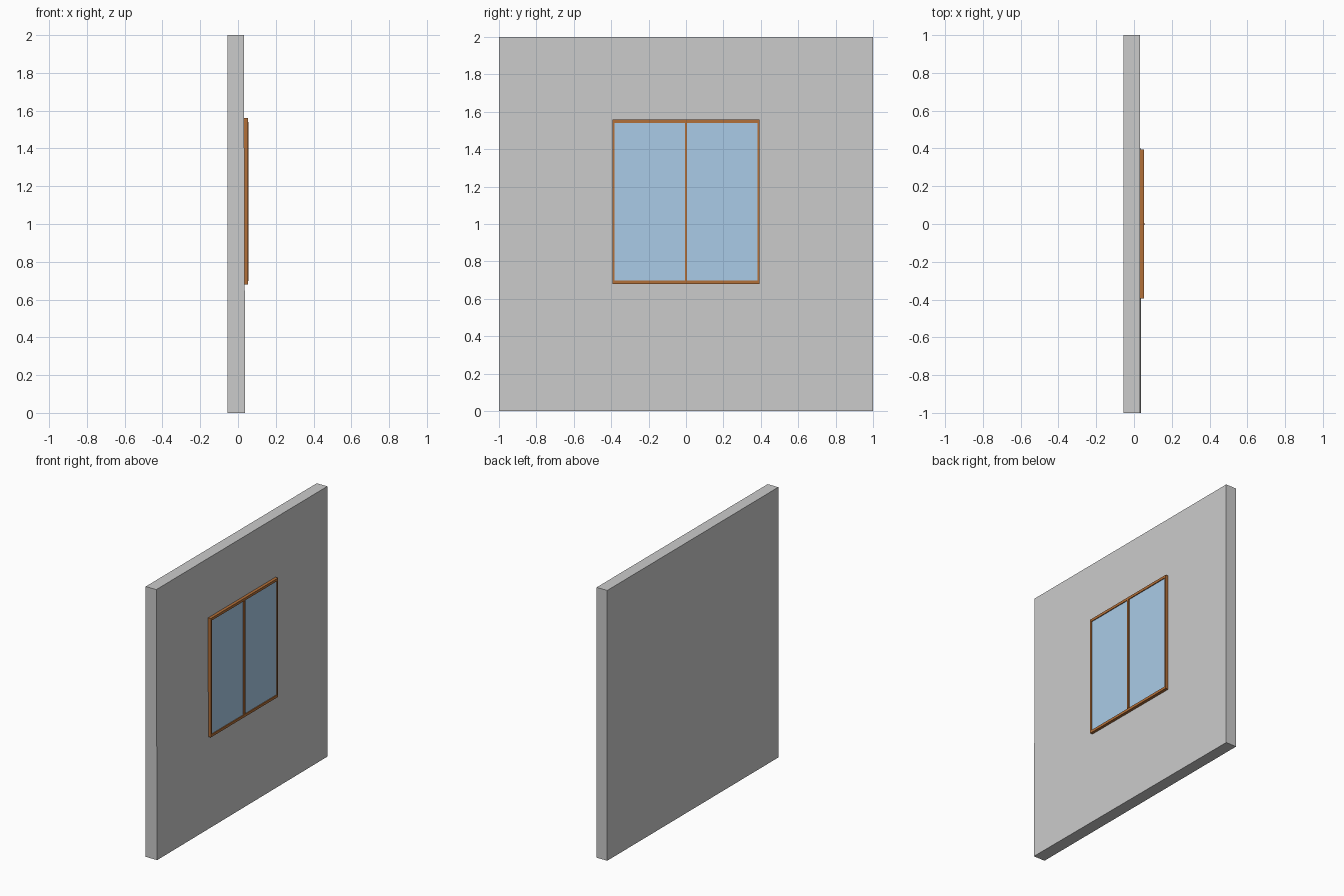
import bpy

if "Cube" in bpy.data.objects:
    bpy.data.objects.remove(bpy.data.objects["Cube"])


def material(name, color):
    m = bpy.data.materials.new(name)
    m.diffuse_color = color
    m.use_nodes = True
    m.node_tree.nodes["Principled BSDF"].inputs["Base Color"].default_value = m.diffuse_color
    return m


def box(name, lo, hi, mat=None):
    """Axis-aligned box between two corners."""
    bpy.ops.mesh.primitive_cube_add(size=1)
    ob = bpy.context.object
    ob.name = name
    for v in ob.data.vertices:
        v.co = [hi[i] if v.co[i] > 0 else lo[i] for i in range(3)]
    if mat:
        ob.data.materials.append(mat)
    return ob


wood = material("wood", (0.45, 0.16, 0.04, 1))
blue = material("glass", (0.4, 0.6, 0.8, 1))

# Wall panel, with its lower front corner very slightly out of true
wall = box("wall", (-0.055, -1, 0), (0.031, 1, 2))
for v in wall.data.vertices:
    if v.co.x > 0 and v.co.y < 0 and v.co.z < 1:
        v.co.x = 0.038

# Window frame
X0, X1 = 0.028, 0.053
Y, Z0, Z1 = 0.394, 0.68, 1.56
SIDE, RAIL = 0.013, 0.019
box("frame_top", (X0, -Y, Z1 - RAIL), (X1, Y, Z1), wood)
box("frame_bottom", (X0, -Y, Z0), (X1, Y, Z0 + RAIL), wood)
for name, s in (("left", -1), ("right", 1)):
    a, b = sorted((s * Y, s * (Y - SIDE)))
    box("frame_" + name, (X0, a, Z0 + RAIL), (X1, b, Z1 - RAIL), wood)
    # Glass pane on this side of the mullion
    a, b = sorted((s * 0.0065, s * (Y - SIDE)))
    box("pane_" + name, (X0, a, Z0 + RAIL), (0.047, b, Z1 - RAIL), blue)

# Centre mullion, slightly proud of the frame
box("mullion", (X0, -0.0065, Z0 + RAIL), (0.055, 0.0065, Z1 - RAIL), wood)
